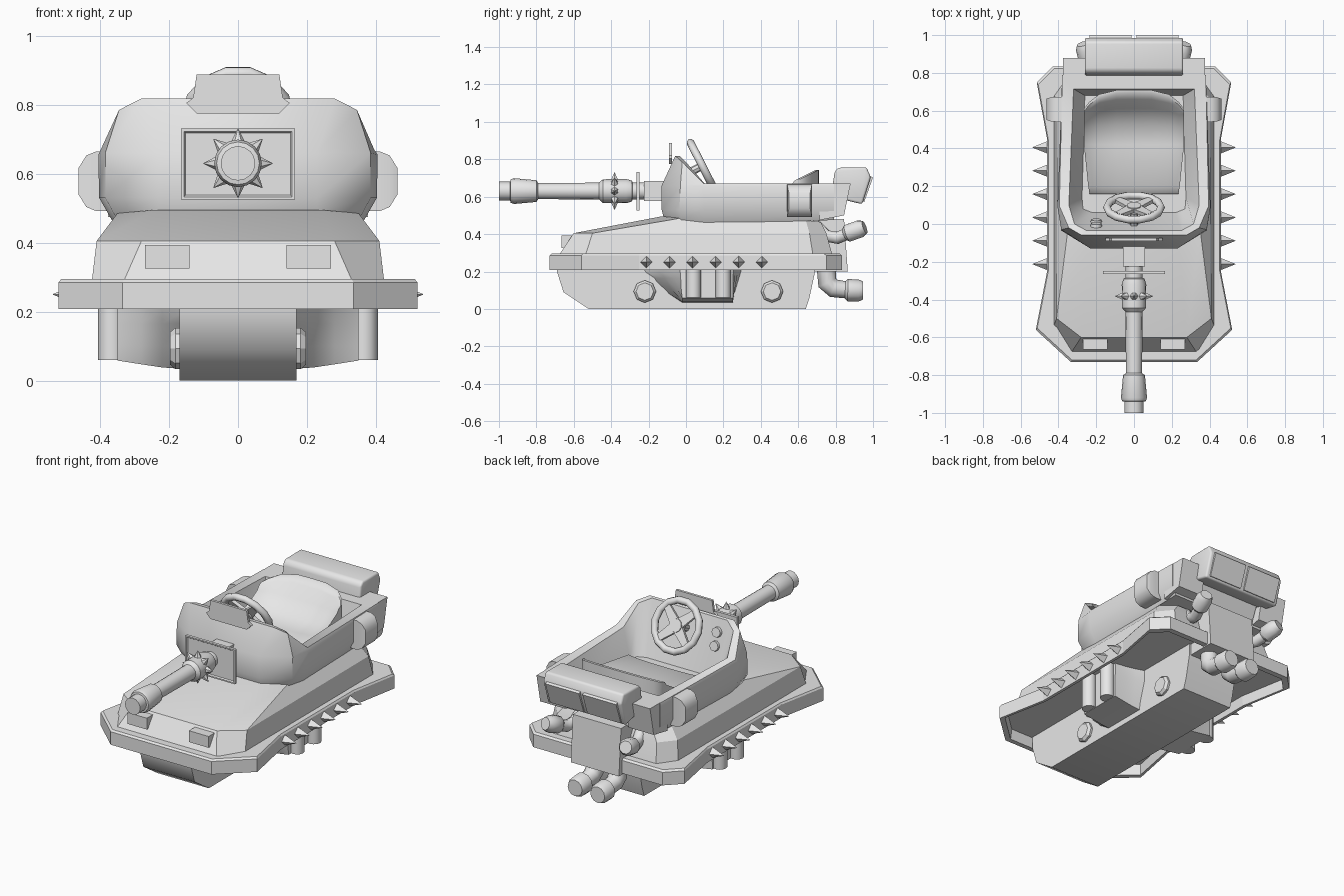
import bpy, bmesh, math
from mathutils import Vector, Matrix

cube = bpy.data.objects.get("Cube")
if cube:
    bpy.data.objects.remove(cube, do_unlink=True)

grey = bpy.data.materials.new("plain_grey")
grey.use_nodes = True
grey.diffuse_color = (0.8, 0.8, 0.8, 1)
grey.node_tree.nodes["Principled BSDF"].inputs["Base Color"].default_value = (0.8, 0.8, 0.8, 1)


def loft(name, rings, smooth=0, bevel=0):
    """Skin a list of equal closed rings and cap both ends."""
    bm = bmesh.new()
    loops = [[bm.verts.new(p) for p in ring] for ring in rings]
    n = len(loops[0])
    for a, b in zip(loops, loops[1:]):
        for i in range(n):
            bm.faces.new((a[i], a[(i + 1) % n], b[(i + 1) % n], b[i]))
    bm.faces.new(loops[0])
    bm.faces.new(loops[-1])
    bmesh.ops.recalc_face_normals(bm, faces=bm.faces)
    if bevel:
        bmesh.ops.bevel(bm, geom=bm.edges[:], offset=bevel, segments=3, affect='EDGES', profile=0.5)
    mesh = bpy.data.meshes.new(name)
    bm.to_mesh(mesh)
    bm.free()
    mesh.materials.append(grey)
    ob = bpy.data.objects.new(name, mesh)
    bpy.context.collection.objects.link(ob)
    if smooth:
        bpy.ops.object.select_all(action='DESELECT')
        ob.select_set(True)
        bpy.context.view_layer.objects.active = ob
        bpy.ops.object.shade_smooth_by_angle(angle=math.radians(smooth))


def mirrored(half):
    """Full ring from its +x half."""
    return half + [(-x, y, z) for x, y, z in reversed(half)]


def prism(name, x0, x1, profile, bevel=0, smooth=0):
    """Side profile in y, z extruded along x."""
    loft(name, [[(x, y, z) for y, z in profile] for x in (x0, x1)], smooth, bevel)


def box(name, lo, hi):
    (x0, y0, z0), (x1, y1, z1) = lo, hi
    prism(name, x0, x1, [(y0, z0), (y1, z0), (y1, z1), (y0, z1)])


def tube(name, path, radii, sides=12, smooth=40):
    """Round section swept along a path with a radius at each point."""
    path = [Vector(p) for p in path]
    rings = []
    for i, p in enumerate(path):
        t = Vector()
        if i:
            t += (p - path[i - 1]).normalized()
        if i < len(path) - 1:
            t += (path[i + 1] - p).normalized()
        t.normalize()
        ref = Vector((0, 0, 1)) if abs(t.x) > 0.9 else Vector((1, 0, 0))
        u = (ref - t * ref.dot(t)).normalized()
        v = t.cross(u)
        rings.append([p + radii[i] * (u * math.cos(a) + v * math.sin(a))
                      for a in (math.tau * k / sides for k in range(sides))])
    loft(name, rings, smooth)


def skirt_ring(k, z):
    plan = [(.335, -.73), (.52, -.56), (.46, -.25), (.46, .45), (.515, .75), (.43, .835)]
    return mirrored([(x * k, y * k, z) for x, y in plan])


# Armoured skirt with hollow underside
loft("skirt", [skirt_ring(.95, .27), skirt_ring(.96, .207), skirt_ring(1, .207),
               skirt_ring(1, .285), skirt_ring(.985, .295)])

# Sloped upper hull
loft("upper_hull", [
    mirrored([(.335, -.685, .28), (.425, -.54, .28), (.425, .68, .28), (.35, .785, .28)]),
    mirrored([(.28, -.6, .405), (.41, -.5, .405), (.405, .66, .405), (.33, .75, .405)]),
    mirrored([(.24, -.13, .495), (.35, -.03, .485), (.35, .64, .475), (.28, .72, .465)])], 25)

# Narrow belly
prism("belly", -.17, .17, [(-.69, .28), (-.69, .2), (-.655, .09), (-.52, 0),
                           (.64, 0), (.66, .06), (.69, .2), (.69, .28)], smooth=40)

# Cockpit tub: outer wall, raised cowl, rim and cavity
loft("cockpit_tub", [
    mirrored([(.23, -.12, .49), (.355, -.025, .475), (.36, .1, .455), (.355, .79, .475)]),
    mirrored([(.23, -.13, .53), (.385, -.035, .53), (.403, .1, .53), (.38, .79, .53)]),
    mirrored([(.23, -.13, .66), (.385, -.03, .66), (.405, .09, .655), (.38, .79, .655)]),
    mirrored([(.28, -.058, .818), (.345, -.02, .785), (.395, .095, .67), (.38, .79, .67)]),
    mirrored([(.25, -.035, .818), (.315, 0, .785), (.345, .1, .67), (.32, .715, .67)]),
    mirrored([(.22, .06, .505), (.27, .08, .505), (.275, .14, .505), (.26, .68, .505)])], 48)

# Bucket seat, higher at the sides and rounded at the top corners
seat_rings = []
for s in (-1, -.9, -.7, -.35, 0, .35, .7, .9, 1):
    e = s ** 4
    rows = [(.16, .53), (.2, .56 + .01 * e), (.42, .555 + .035 * e), (.53 - .03 * e, .575 + .05 * e),
            (.61 - .05 * e, .65 + .01 * e), (.66 - .08 * e, .715 - .03 * e),
            (.695 - .1 * e, .744 - .05 * e), (.71 - .1 * e, .744 - .05 * e),
            (.71 - .1 * e, .5), (.16, .5)]
    seat_rings.append([(s * (.235 + .03 * min(1, (y - .16) * 6)), y, z) for y, z in rows])
loft("seat", seat_rings, 45)

# Steering wheel, spokes, hub and column
wheel = Matrix.Translation((0, .087, .765)) @ Matrix.Rotation(-1.1, 4, 'X')
bpy.ops.mesh.primitive_torus_add(major_segments=14, minor_segments=8,
                                 major_radius=.143, minor_radius=.021,
                                 location=wheel.translation, rotation=(-1.1, 0, 0))
rim = bpy.context.object
rim.name = "steering_wheel"
rim.data.materials.append(grey)
bpy.ops.object.shade_smooth_by_angle(angle=math.radians(50))
for k in range(4):
    spin = wheel @ Matrix.Rotation(math.pi / 4 + k * math.pi / 2, 4, 'Z')
    loft("wheel_spoke", [[spin @ Vector((r, y * w, z)) for y, z in
                          ((-1, -.01), (1, -.01), (1, .01), (-1, .01))]
                         for r, w in ((.02, .03), (.14, .018))])
tube("wheel_hub", [wheel @ Vector((0, 0, -.02)), wheel @ Vector((0, 0, .015))], [.045, .038], 10)
tube("steering_column", [wheel @ Vector((0, 0, -.1)), wheel @ Vector((0, 0, -.01))], [.022, .022], 8)

# Dashboard gauges
for y, z in ((-.012, .74), (.008, .665)):
    tube("gauge", [(-.2, y - .01, z), (-.2, y + .015, z + .006)], [.032, .028], 10)

# Small windscreen on the cowl
screen = [(.12, .775), (.15, .805), (.13, .82), (.12, .887)]
loft("windscreen", [mirrored([(x, y, z) for x, z in screen]) for y in (-.09, -.075)])


# Gun shield with a raised border
def shield_ring(w, h, y):
    return [(-w, y, .628 - h), (w, y, .628 - h), (w, y, .628 + h), (-w, y, .628 + h)]


loft("gun_shield", [shield_ring(.165, .103, -.248), shield_ring(.165, .103, -.265),
                    shield_ring(.157, .095, -.265), shield_ring(.152, .09, -.257)])
box("gun_mount", (-.058, -.225, .577), (.058, -.1, .683))

# Gun barrel, muzzle and spiked collar
barrel = [(-.2, .045), (-.285, .045), (-.29, .056), (-.32, .065), (-.445, .063), (-.465, .045),
          (-.79, .043), (-.8, .058), (-.92, .069), (-.938, .062), (-.94, .05), (-1, .05)]
tube("gun_barrel", [(0, y, .63) for y, r in barrel], [r for y, r in barrel], 16)
for k in range(8):
    d = Vector((math.cos(k * math.pi / 4), 0, math.sin(k * math.pi / 4)))
    c = Vector((0, -.382, .63))
    tube("collar_spike", [c + d * .055, c + d * .1], [.024, .001], 6, 0)

# Rear locker between the tub corners, with two back panels
prism("rear_locker", -.26, .26, [(.775, .6), (.795, .735), (.815, .755), (.965, .757),
                                 (.988, .705), (.942, .56)], .012, 35)
prism("locker_support", -.2, .2, [(.76, .49), (.8, .5), (.86, .64), (.76, .66)])

# Rear engine box
prism("engine_box", -.16, .16, [(.68, .2), (.865, .2), (.845, .48), (.68, .48)])

# Paired side parts
for s in (-1, 1):
    prism("locker_panel", s * .012, s * .235,
          [(.94, .575), (.953, .572), (1, .703), (.985, .71)])
    prism("tub_corner", s * .21, s * .377, [(.715, .475), (.845, .5), (.88, .67), (.715, .67)])
    box("headlight", (s * .14, -.665, .325), (s * .27, -.59, .393))
    # Rounded pod on the tub side
    loft("side_pod", [[(s * x, .607 + y * k, .578 + z * h) for y, z in
                       ((-.066, -.087), (.066, -.087), (.066, .087), (-.066, .087))]
                      for x, k, h in ((.35, 1, 1), (.41, 1, 1), (.44, .97, .86), (.462, .85, .45))], 45)
    for k in range(6):
        y = -.212 + k * .1235
        tube("skirt_spike", [(s * .45, y, .25), (s * .537, y, .25)], [.036, .001], 4, 0)
    for y in (-.22, .46):
        tube("belly_bolt", [(s * .16, y, .093), (s * .182, y, .093), (s * .197, y, .093)],
             [.06, .06, .047], 8, 0)
    # Flared pylon carrying two upright cylinders
    loft("pylon", [[(s * x, -.02 - .24 * k, .27), (s * x, -.02 - .23 * k, .205),
                    (s * x, -.02 - .17 * k, .165), (s * x, -.02 - .1 * k, .1), (s * x, -.02, z),
                    (s * x, .25, z), (s * x, .25 + .05 * k, .2), (s * x, .25 + .05 * k, .27)]
                   for x, k, z in ((.15, 1, .033), (.22, .55, .038), (.28, .25, .047),
                                   (.35, .05, .058))], 35)
    for y in (.04, .2):
        tube("pylon_cylinder", [(s * .365, y, .06), (s * .365, y, .28)], [.041, .041], 12)
    # Upper exhausts splay outwards, lower ones run straight back
    tube("upper_exhaust", [(s * .2, .69, .45), (s * .21, .75, .39), (s * .225, .81, .38),
                           (s * .245, .87, .405)], [.034] * 4, 10)
    tube("upper_exhaust_tip", [(s * .238, .85, .4), (s * .243, .865, .405), (s * .26, .93, .428),
                               (s * .267, .955, .437)], [.034, .049, .049, .036], 10)
    tube("lower_exhaust", [(s * .075, .75, .23), (s * .075, .755, .14), (s * .075, .79, .11),
                           (s * .075, .87, .1)], [.052, .052, .05, .045], 12)
    tube("lower_exhaust_tip", [(s * .075, .85, .1), (s * .075, .865, .1), (s * .075, .925, .098),
                               (s * .075, .947, .098)], [.045, .06, .058, .048], 12)
